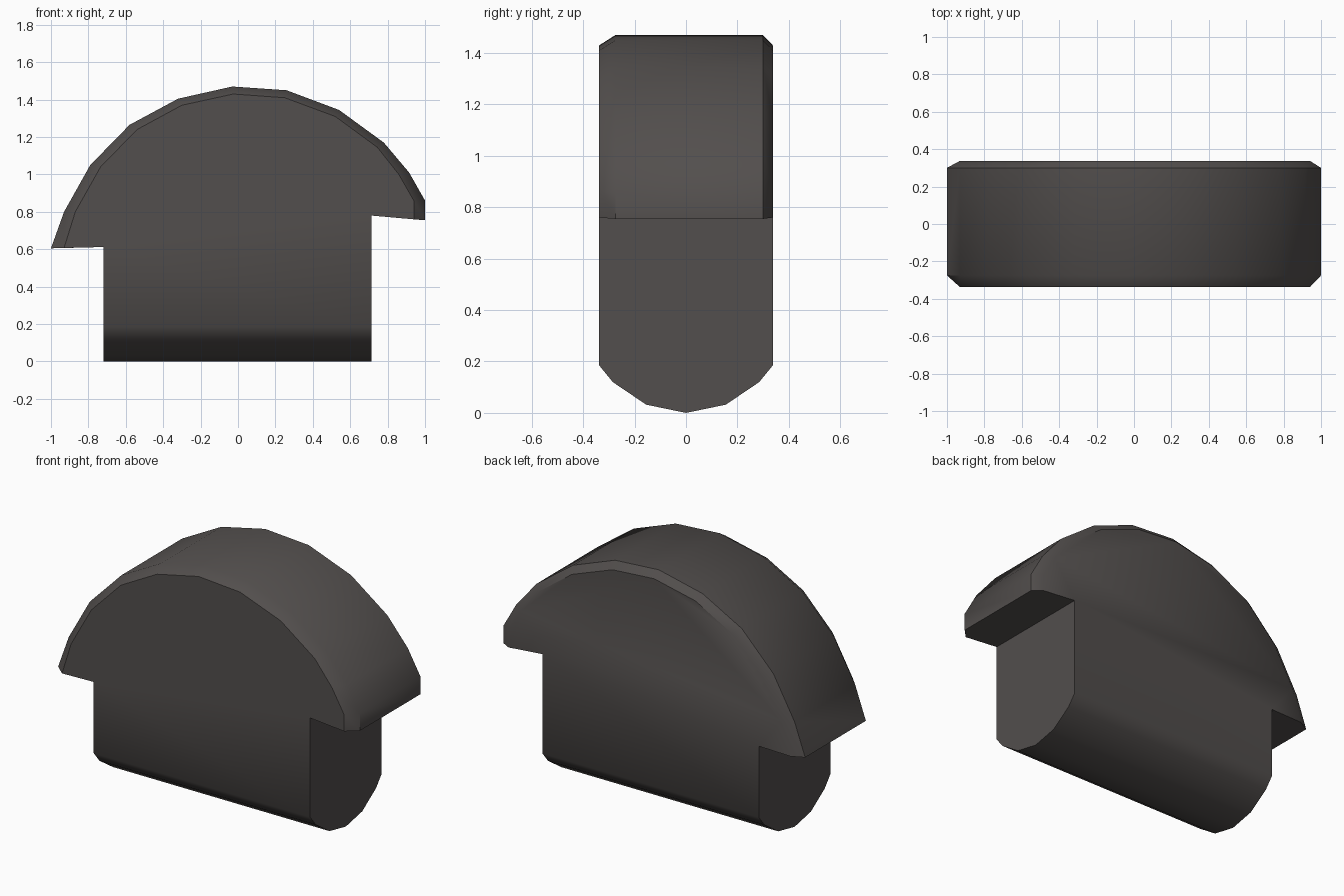
import bpy, bmesh, math

if "Cube" in bpy.data.objects:
    bpy.data.objects.remove(bpy.data.objects["Cube"])

mat = bpy.data.materials.new("dark warm grey")
mat.diffuse_color = (0.085, 0.077, 0.074, 1)
mat.use_nodes = True
mat.node_tree.nodes["Principled BSDF"].inputs["Base Color"].default_value = mat.diffuse_color

# Dome outlines (x, z): full-size rim and the inset flat face
OUTER = [(-1, .605), (-.93, .80), (-.79, 1.05), (-.58, 1.265), (-.32, 1.405), (-.03, 1.47),
         (.26, 1.45), (.54, 1.345), (.78, 1.17), (.915, 1.01), (1, .86), (1, .755)]
INNER = [(-.93, .607), (-.87, .80), (-.735, 1.04), (-.54, 1.24), (-.30, 1.37), (-.025, 1.43),
         (.25, 1.41), (.52, 1.31), (.745, 1.145), (.86, 1.00), (.94, .86), (.94, .76)]
# Rounded underside of the stem (y, z), front to back
STEM = [(-.338, .185), (-.285, .12), (-.155, .032), (0, 0), (.155, .032), (.285, .12), (.338, .185)]
Y = .338

bm = bmesh.new()
ring = lambda pts, y: [bm.verts.new((x, y, z)) for x, z in pts]

# Dome: four outlines from front to back, bridged by strips
rings = [ring(INNER, -Y), ring(OUTER, -.275), ring(OUTER, .30), ring(INNER, Y)]
for a, b in zip(rings, rings[1:]):
    for i in range(len(a) - 1):
        bm.faces.new((a[i], a[i + 1], b[i + 1], b[i]))

# Stem ends: section running from front top, under, to back top
ends = []
for x, top in ((-.72, .612), (.715, .78)):
    path = [(-Y, top)] + STEM + [(Y, top)]
    ends.append([bm.verts.new((x, y, z)) for y, z in path])
left, right = ends
for i in range(len(left) - 1):
    bm.faces.new((left[i], left[i + 1], right[i + 1], right[i]))
for e in ends:
    bm.faces.new(e)

# Flat front and back faces of the dome, then the two overhang undersides
for r, k in ((rings[0], 0), (rings[3], -1)):
    bm.faces.new(r + [right[k], left[k]])
for e, k in ((left, 0), (right, -1)):
    bm.faces.new([r[k] for r in rings] + [e[-1], e[0]])

bmesh.ops.recalc_face_normals(bm, faces=bm.faces)
for f in bm.faces:
    f.smooth = True
for e in bm.edges:
    e.smooth = e.calc_face_angle(0) < math.radians(42)

mesh = bpy.data.meshes.new("domed_block")
bm.to_mesh(mesh)
bm.free()
mesh.materials.append(mat)
bpy.context.collection.objects.link(bpy.data.objects.new("domed_block", mesh))
